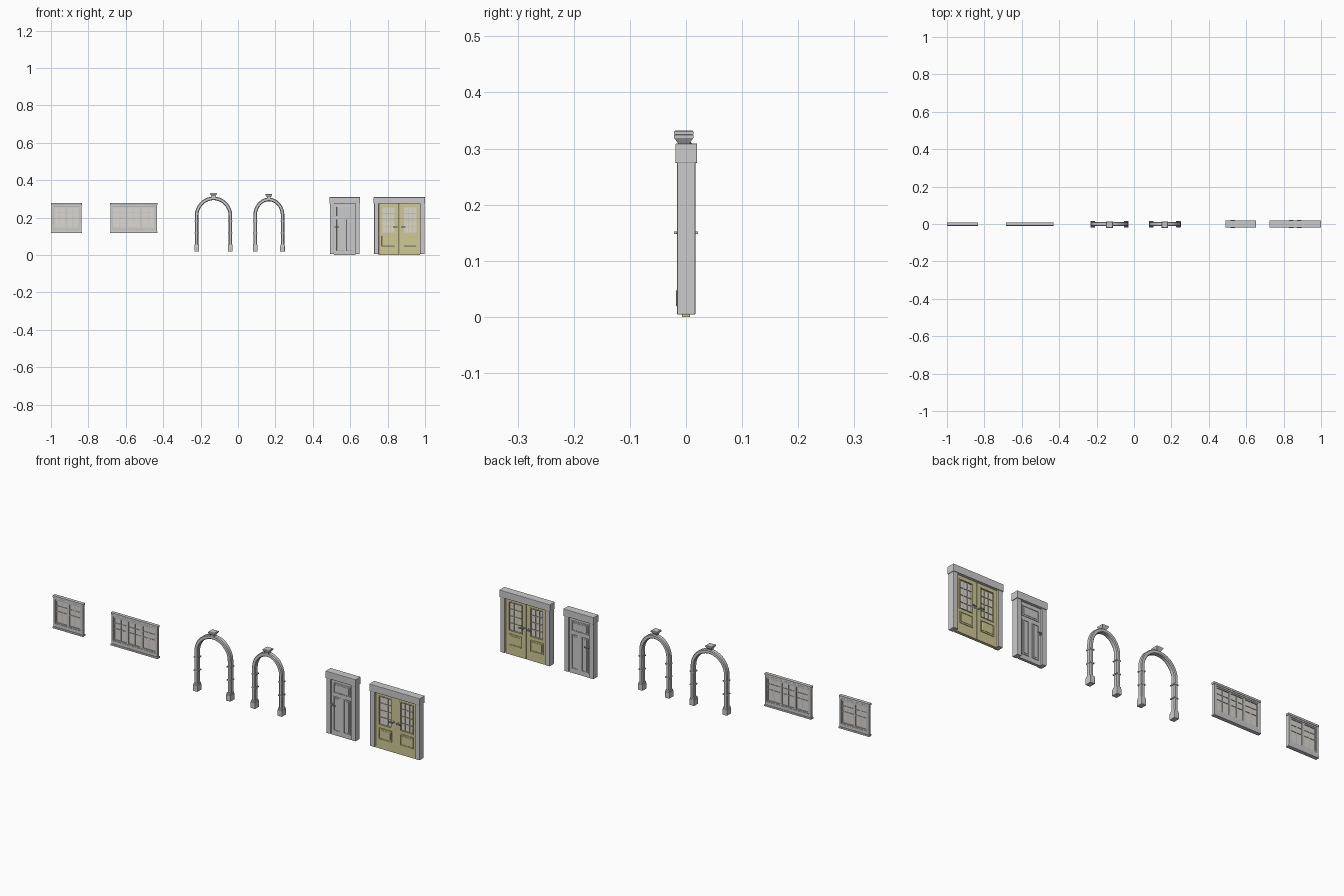
import bpy, bmesh
from math import pi, sin, cos
from mathutils import Matrix

if "Cube" in bpy.data.objects:
    bpy.data.objects.remove(bpy.data.objects["Cube"])


def material(name, rgb):
    m = bpy.data.materials.new(name)
    m.diffuse_color = (*rgb, 1)
    m.use_nodes = True
    m.node_tree.nodes["Principled BSDF"].inputs["Base Color"].default_value = m.diffuse_color
    return m


YELLOW = material("painted_yellow", (0.62, 0.58, 0.30))
GLASS = material("pale_glass", (0.72, 0.69, 0.65))


def finish(name, bm, mat=None, bevel=0.0, smooth=False):
    bmesh.ops.recalc_face_normals(bm, faces=bm.faces)
    me = bpy.data.meshes.new(name)
    bm.to_mesh(me)
    bm.free()
    ob = bpy.data.objects.new(name, me)
    bpy.context.collection.objects.link(ob)
    if mat:
        me.materials.append(mat)
    if bevel:
        b = ob.modifiers.new("bevel", 'BEVEL')
        b.width, b.segments = bevel, 2
    if smooth:
        bpy.context.view_layer.objects.active = ob
        ob.select_set(True)
        bpy.ops.object.shade_smooth_by_angle(angle=0.6)
        ob.select_set(False)
    return ob


def add_box(bm, x0, x1, y0, y1, z0, z1):
    m = Matrix.Translation(((x0 + x1) / 2, (y0 + y1) / 2, (z0 + z1) / 2))
    bmesh.ops.create_cube(bm, size=1, matrix=m @ Matrix.Diagonal((x1 - x0, y1 - y0, z1 - z0, 1)))


def boxes(name, items, mat=None, bevel=0.0):
    bm = bmesh.new()
    for it in items:
        add_box(bm, *it)
    return finish(name, bm, mat, bevel)


def border(x0, x1, z0, z1, w, y0, y1):
    """Four bars forming a rectangular frame."""
    return [(x0, x0 + w, y0, y1, z0, z1), (x1 - w, x1, y0, y1, z0, z1),
            (x0 + w, x1 - w, y0, y1, z0, z0 + w), (x0 + w, x1 - w, y0, y1, z1 - w, z1)]


def muntins(x0, x1, z0, z1, xs, zs, w, d):
    """Thin glazing bars at the given fractions."""
    out = [(x0 + f * (x1 - x0) - w / 2, x0 + f * (x1 - x0) + w / 2, -d, d, z0, z1) for f in xs]
    out += [(x0, x1, -d, d, z0 + f * (z1 - z0) - w / 2, z0 + f * (z1 - z0) + w / 2) for f in zs]
    return out


def window(name, x0, x1, sashes):
    # outer frame with deeper head and sill
    boxes(name + "_frame", [
        (x0, x1, -0.010, 0.009, 0.117, 0.125), (x0 + .002, x1 - .002, -0.007, 0.007, 0.125, 0.142),
        (x0, x1, -0.009, 0.008, 0.268, 0.278), (x0 + .002, x1 - .002, -0.007, 0.007, 0.260, 0.268),
        (x0 + .002, x0 + .012, -0.007, 0.007, 0.14, 0.262),
        (x1 - .012, x1 - .002, -0.007, 0.007, 0.14, 0.262)], bevel=0.001)
    a, b = x0 + 0.012, x1 - 0.012
    w = (b - a) / sashes
    bars = []
    for i in range(sashes):
        s0, s1 = a + i * w, a + (i + 1) * w
        bars += border(s0, s1, 0.142, 0.260, 0.006, -0.005, 0.005)
        bars += muntins(s0 + .006, s1 - .006, 0.148, 0.254, [0.5], [0.5, 0.76], 0.004, 0.0035)
    boxes(name + "_sashes", bars)
    boxes(name + "_glass", [(a, b, -0.001, 0.001, 0.142, 0.260)], GLASS)


def arch(name, cx, r, rise, spring):
    # moulded section swept up the legs and over the top; r, rise are outer radii
    t = 0.019
    a, h = r - t / 2, rise - t / 2
    path = [(a, 0, 0.03), (a, 0, spring)]
    path += [(a * cos(k * pi / 28), k * pi / 28, spring + h * sin(k * pi / 28)) for k in range(1, 28)]
    path += [(-a, pi, spring), (-a, pi, 0.03)]
    sec = [(-.5, -.008), (-.32, -.012), (.32, -.012), (.5, -.008),
           (.5, .008), (.32, .012), (-.32, .012), (-.5, .008)]
    bm = bmesh.new()
    rings = [[bm.verts.new((cx + px + u * t * cos(an), y, pz + u * t * sin(an))) for u, y in sec]
             for px, an, pz in path]
    for p, q in zip(rings, rings[1:]):
        for i in range(8):
            j = (i + 1) % 8
            bm.faces.new((p[i], p[j], q[j], q[i]))
    bm.faces.new(rings[0])
    bm.faces.new(rings[-1])
    finish(name, bm, smooth=True)
    # plinth blocks and thin bands on both legs
    blocks, bands = [], []
    for s in (-1, 1):
        x = cx + s * (a - 0.001)
        blocks += [(x - .0125, x + .0125, -.0175, .015, 0.018, 0.048),
                   (x - .0112, x + .0112, -.015, .0135, 0.047, 0.056)]
        for z in (0.115, 0.18):
            bands.append((x - .011, x + .012, -.0135, .0135, z, z + .005))
    boxes(name + "_plinths", blocks, bevel=0.0015)
    boxes(name + "_bands", bands)
    # flared keystone with a cap
    bm = bmesh.new()
    top = spring + rise
    levels = [(0.009, -0.008), (0.010, 0.003), (0.0172, 0.013), (0.0175, 0.018), (0.015, 0.020)]
    ks = [[bm.verts.new((cx + sx * w, -0.004 + sy * w, top + z))
           for sx, sy in ((-1, -1), (1, -1), (1, 1), (-1, 1))] for w, z in levels]
    for p, q in zip(ks, ks[1:]):
        for i in range(4):
            bm.faces.new((p[i], p[(i + 1) % 4], q[(i + 1) % 4], q[i]))
    bm.faces.new(ks[0])
    bm.faces.new(ks[-1])
    finish(name + "_keystone", bm)


def door_frame(name, x0, x1, jamb):
    boxes(name + "_jambs", [(x0 + .003, x0 + jamb, -.016, .017, .004, .28),
                            (x1 - jamb, x1 - .003, -.016, .017, .004, .28)], bevel=0.002)
    boxes(name + "_lintel", [(x0, x1, -.019, .020, .274, .309)], bevel=0.002)


def handles(name, x, z, direction):
    bm = bmesh.new()
    for s in (-1, 1):
        # rose, neck and lever on each face
        for rad, y0, y1 in ((0.005, 0.007, 0.011), (0.0022, 0.009, 0.019)):
            m = Matrix.Translation((x, s * (y0 + y1) / 2, z)) @ Matrix.Rotation(pi / 2, 4, 'X')
            bmesh.ops.create_cone(bm, cap_ends=True, segments=16, radius1=rad, radius2=rad,
                                  depth=y1 - y0, matrix=m)
        xa, xb = sorted((x - direction * .002, x + direction * .022))
        ya, yb = sorted((s * .017, s * .021))
        add_box(bm, xa, xb, ya, yb, z - .0025, z + .0025)
    finish(name, bm, smooth=True)


def raised_panel(x0, x1, z0, z1, both=True):
    """Moulding frame and raised field on both faces."""
    out = border(x0, x1, z0, z1, 0.004, -.0095, .0095)
    out.append((x0 + .009, x1 - .009, -.0085, .0085, z0 + .009, z1 - .009))
    return out


# windows
window("small_window", -1.0, -0.835, 2)
window("wide_window", -0.685, -0.43, 3)

# arches
arch("large_arch", -0.131, 0.100, 0.103, 0.209)
arch("small_arch", 0.165, 0.083, 0.096, 0.210)

# single door
door_frame("single_door", 0.488, 0.652, 0.025)
boxes("single_door_leaf", [(0.512, 0.628, -.007, .007, 0, .276)])
boxes("single_door_panels", raised_panel(0.524, 0.616, 0.207, 0.258)
      + raised_panel(0.524, 0.562, 0.022, 0.190)
      + raised_panel(0.578, 0.616, 0.022, 0.190), bevel=0.0008)
handles("single_door_handle", 0.518, 0.150, 1)

# double door: two mirrored glazed leaves
door_frame("double_door", 0.725, 1.0, 0.028)
MID = 0.8625
leaf, panels, panes = [], [], []
for s in (-1, 1):
    def span(a, b):
        return tuple(sorted((MID + s * a, MID + s * b)))
    g0, g1 = span(0.024, 0.092)
    leaf += [(*span(0.0005, 0.024), -.007, .007, 0, .276), (*span(0.092, 0.111), -.007, .007, 0, .276),
             (g0, g1, -.007, .007, 0, .118), (g0, g1, -.007, .007, .256, .276)]
    leaf += border(g0 - .003, g1 + .003, .115, .259, .004, -.009, .009)
    leaf += muntins(g0, g1, .118, .256, [1 / 3, 2 / 3], [.25, .5, .75], .003, .004)
    panels += raised_panel(g0 - .002, g1 + .002, .046, .102)
    panes.append((g0, g1, -.001, .001, .118, .256))
    handles("double_door_handle", MID + s * 0.011, 0.150, s)
boxes("double_door_leaves", leaf, YELLOW)
boxes("double_door_panels", panels, YELLOW, bevel=0.0008)
boxes("double_door_glass", panes, GLASS)
